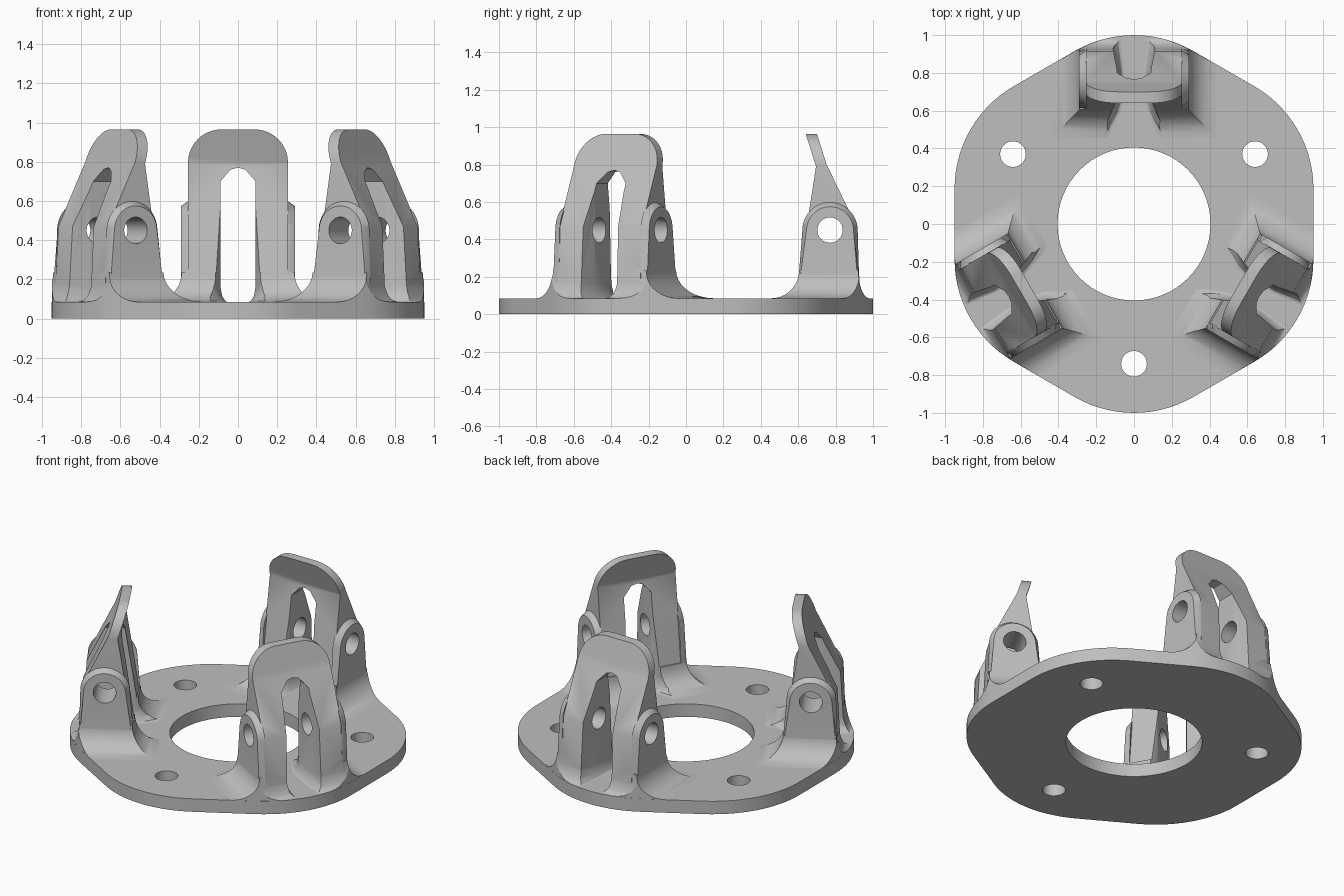
import bpy, bmesh
from math import sin, cos, pi, radians

cube = bpy.data.objects.get("Cube")
if cube:
    bpy.data.objects.remove(cube, do_unlink=True)

grey = bpy.data.materials.new("light grey")
grey.use_nodes = True
grey.diffuse_color = (0.52, 0.52, 0.52, 1)
grey.node_tree.nodes["Principled BSDF"].inputs["Base Color"].default_value = (0.52, 0.52, 0.52, 1)


def loft(name, rings):
    """Closed solid through rings with equal point counts."""
    bm = bmesh.new()
    loops = [[bm.verts.new(p) for p in ring] for ring in rings]
    n = len(loops[0])
    for a, b in zip(loops, loops[1:]):
        for i in range(n):
            j = (i + 1) % n
            bm.faces.new((a[i], a[j], b[j], b[i]))
    bm.faces.new(loops[0])
    bm.faces.new(loops[-1])
    bmesh.ops.recalc_face_normals(bm, faces=bm.faces)
    mesh = bpy.data.meshes.new(name)
    bm.to_mesh(mesh)
    bm.free()
    mesh.materials.append(grey)
    obj = bpy.data.objects.new(name, mesh)
    bpy.context.collection.objects.link(obj)
    return obj


def boolean(obj, other, operation):
    mod = obj.modifiers.new("cut", "BOOLEAN")
    mod.object, mod.operation, mod.solver = other, operation, "EXACT"
    dg = bpy.context.evaluated_depsgraph_get()
    mesh = bpy.data.meshes.new_from_object(obj.evaluated_get(dg))
    obj.modifiers.clear()
    obj.data = mesh
    bpy.data.objects.remove(other, do_unlink=True)


def arc(cx, cy, r, start, end, steps):
    angles = [radians(start + (end - start) * i / steps) for i in range(steps + 1)]
    return [(cx + r * cos(a), cy + r * sin(a)) for a in angles]


def along_x(name, profile, x0, x1):
    return loft(name, [[(x, y, z) for y, z in profile] for x in (x0, x1)])


def along_z(name, profile, z0, z1):
    return loft(name, [[(x, y, z) for x, y in profile] for z in (z0, z1)])


def smooth(obj):
    bpy.ops.object.select_all(action="DESELECT")
    obj.select_set(True)
    bpy.context.view_layer.objects.active = obj
    bpy.ops.object.shade_smooth_by_angle(angle=radians(28))


TOP = 0.085

# Rounded hexagonal base plate with its holes
outline = []
for k in range(6):
    mid = 30 + 60 * k
    a = radians(mid)
    outline += arc(0.373 * cos(a), 0.373 * sin(a), 0.627, mid - 30, mid + 30, 14)
plate = along_z("base_plate", outline, 0, TOP)
boolean(plate, along_z("bore", arc(0, 0, 0.405, 0, 354.375, 63), -1, 1), "DIFFERENCE")
for deg in (30, 150, 270):
    a = radians(deg)
    hole = arc(0.74 * cos(a), 0.74 * sin(a), 0.068, 0, 348.75, 31)
    boolean(plate, along_z("bolt_hole", hole, -1, 1), "DIFFERENCE")
smooth(plate)

# Bracket body: side profile trimmed to a round-shouldered front outline
side = [(0.585, 0.04), (0.59, TOP), (0.655, 0.53), (0.695, 0.79), (0.64, 0.965),
        (0.70, 0.965), (0.752, 0.80), (0.912, 0.47), (0.932, 0.10), (0.932, 0.04)]
bracket = along_x("bracket_back", side, -0.4, 0.4)
front = [(-0.255, 0), (0.255, 0)]
front += arc(0.085, 0.795, 0.17, 0, 90, 10) + arc(-0.085, 0.795, 0.17, 90, 180, 10)
boolean(bracket, loft("shoulders", [[(x, y, z) for x, z in front] for y in (0.3, 1.2)]), "INTERSECT")

# Rounded pivot bosses on both sides, with a chamfered outer rim
def boss_ring(x, r):
    profile = [(0.59, 0.04), (0.93, 0.04)] + arc(0.77, 0.45, r, 5, 170, 20)
    return [(x, y, z) for y, z in profile]

boss = loft("pivot_boss", [boss_ring(x, r) for x, r in
            ((-0.29, 0.125), (-0.255, 0.148), (0.255, 0.148), (0.29, 0.125))])
# Keep the boss behind the finger slope by limiting it to the side bands
inner = along_x("boss_gap", [(0, -1), (2, -1), (2, 2), (0, 2)], -0.25, 0.25)
boolean(boss, inner, "DIFFERENCE")
boolean(bracket, boss, "UNION")

# Flared fillet where the bracket meets the plate
flare = 0.15
steps = [(flare, 0.04)]
for i in range(10):
    t = i / 9 * pi / 2
    steps.append((flare * (1 - sin(t)), TOP + flare * (1 - cos(t))))
rings = []
for o, z in steps:
    x, y0, y1 = 0.288 + o, 0.605 - o, 0.922 + 0.4 * o
    rings.append([(-x, y0, z), (x, y0, z), (x, y1, z), (-x, y1, z)])
boolean(bracket, loft("fillet", rings), "UNION")

# Peaked slot between the legs, flaring at both mouths
half = [(0.5, 0.08), (0.72, 0.09), (0.9, 0.115), (1, 0.16), (1, 0.70), (0.42, 0.76)]
section = half + [(0, 0.77)] + [(-x, z) for x, z in reversed(half)]
mouths = ((0.42, 0.25), (0.59, 0.12), (0.66, 0.09), (0.82, 0.09), (0.95, 0.115), (1.1, 0.12))
slot = loft("slot", [[(x * w, y, z) for x, z in section] for y, w in mouths])
boolean(bracket, slot, "DIFFERENCE")

# Pivot pin hole, then trim to the plate edge
boolean(bracket, along_x("pin_hole", arc(0.77, 0.45, 0.068, 0, 348.75, 31), -1, 1), "DIFFERENCE")
edge = [(x * 0.999, y * 0.999) for x, y in outline]
boolean(bracket, along_z("edge_trim", edge, -1, 2), "INTERSECT")
smooth(bracket)

# Repeat the bracket around the plate
for name, deg in (("bracket_front_right", 120), ("bracket_front_left", 240)):
    copy = bpy.data.objects.new(name, bracket.data)
    copy.rotation_euler.z = radians(deg)
    bpy.context.collection.objects.link(copy)
